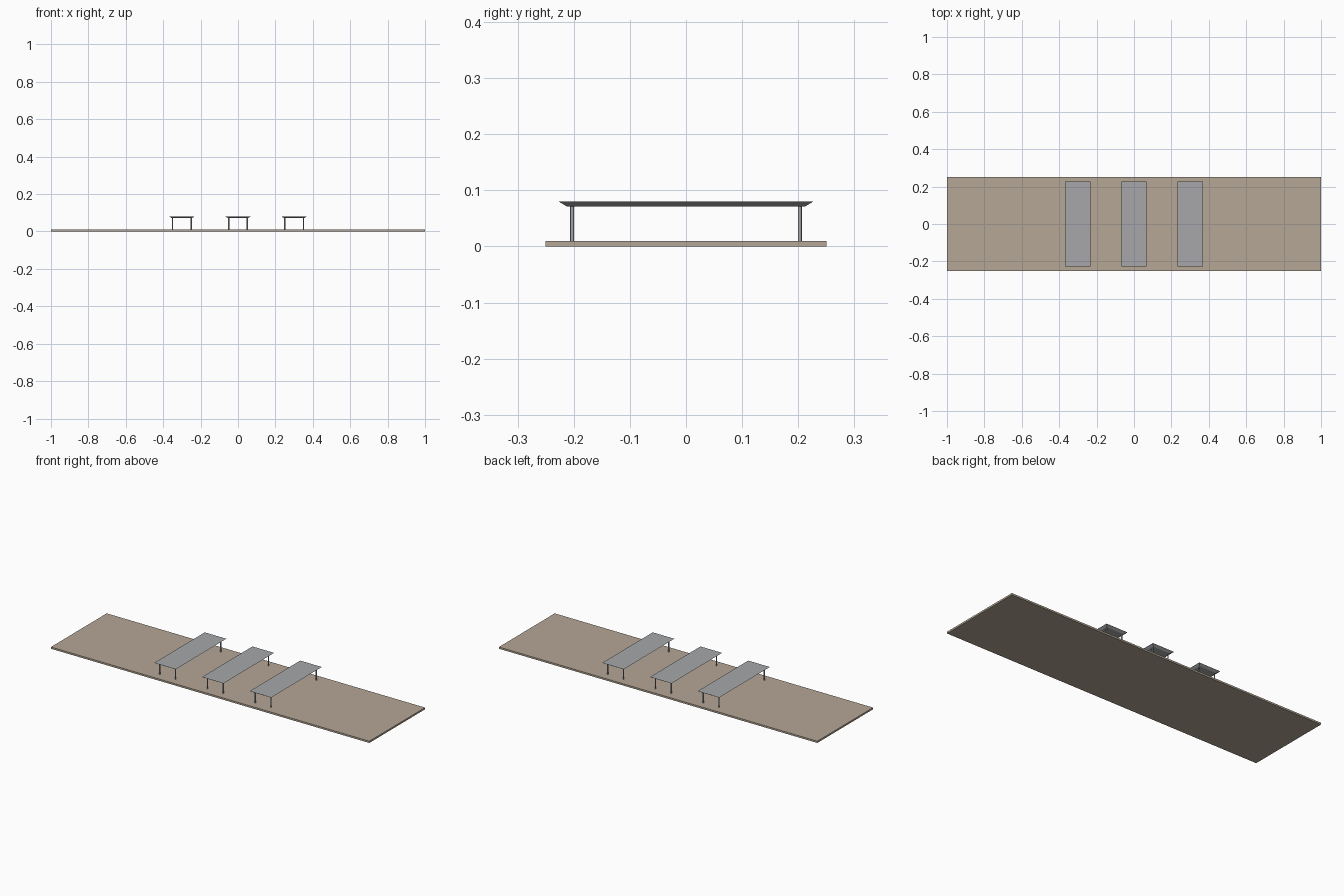
import bpy, bmesh
from mathutils import Matrix

if "Cube" in bpy.data.objects:
    bpy.data.objects.remove(bpy.data.objects["Cube"])


def material(name, rgb):
    m = bpy.data.materials.new(name)
    m.diffuse_color = (*rgb, 1)
    m.use_nodes = True
    m.node_tree.nodes["Principled BSDF"].inputs["Base Color"].default_value = m.diffuse_color
    return m


SAND = material("sand paving", (0.46, 0.385, 0.30))
GREY = material("canopy grey", (0.385, 0.39, 0.40))


def finish(bm, name, mat):
    bmesh.ops.recalc_face_normals(bm, faces=bm.faces)
    me = bpy.data.meshes.new(name)
    bm.to_mesh(me)
    bm.free()
    me.materials.append(mat)
    ob = bpy.data.objects.new(name, me)
    bpy.context.collection.objects.link(ob)
    return ob


def slab(name, x, half_x, half_y, z0, z1, inset, mat):
    """Box whose underside is drawn in by inset."""
    bm = bmesh.new()
    bmesh.ops.create_cube(bm, size=2)
    for v in bm.verts:
        low = v.co.z < 0
        k = inset if low else 0
        v.co = (x + v.co.x * (half_x - k), v.co.y * (half_y - k), z0 if low else z1)
    return finish(bm, name, mat)


# Ground plate
slab("platform", 0, 1.0, 0.25, 0, 0.01, 0, SAND)

for i, x in enumerate((-0.3, 0, 0.3), 1):
    # Canopy with sloping underside edges
    slab(f"canopy_{i}", x, 0.068, 0.227, 0.071, 0.08, 0.015, GREY)
    # Four thin round posts
    for sx in (-1, 1):
        for sy in (-1, 1):
            bm = bmesh.new()
            bmesh.ops.create_cone(
                bm, cap_ends=True, segments=12, radius1=0.0033, radius2=0.0033,
                depth=0.062, matrix=Matrix.Translation((x + sx * 0.05, sy * 0.203, 0.041)))
            side = ("left" if sx < 0 else "right")
            end = ("front" if sy < 0 else "back")
            ob = finish(bm, f"post_{i}_{end}_{side}", GREY)
            for p in ob.data.polygons:
                p.use_smooth = len(p.vertices) == 4
